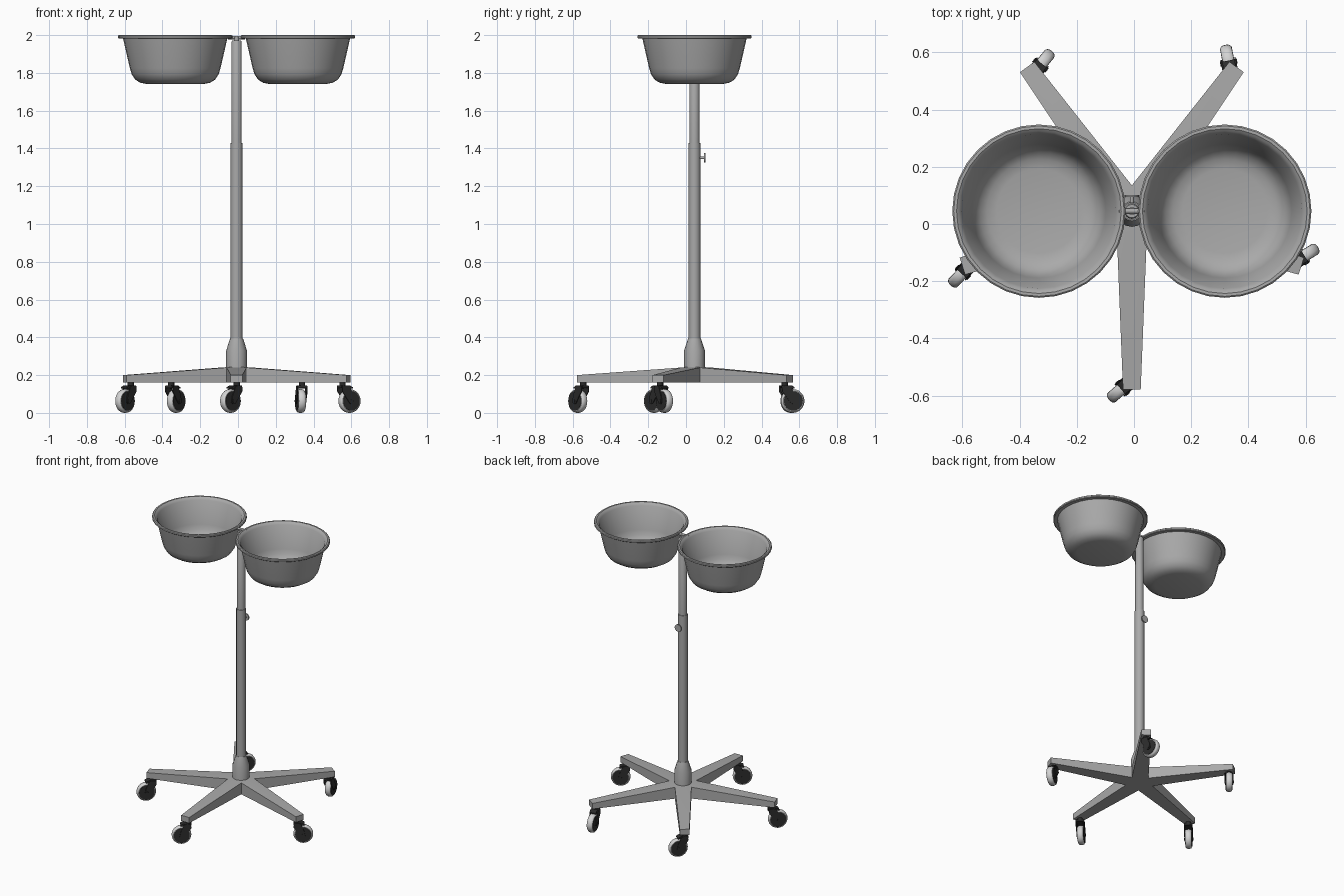
import bpy, bmesh
from math import cos, sin, pi, radians
from mathutils import Matrix, Vector

cube = bpy.data.objects.get("Cube")
if cube:
    bpy.data.objects.remove(cube, do_unlink=True)


def material(name, level):
    m = bpy.data.materials.new(name)
    m.use_nodes = True
    colour = (level, level, level, 1)
    m.diffuse_color = colour
    m.node_tree.nodes["Principled BSDF"].inputs["Base Color"].default_value = colour
    return m


STEEL = material("steel grey", 0.4)
RUBBER = material("light tyre grey", 0.65)
BLACK = material("black plastic", 0.025)
CX, CY = -0.0075, 0.045
CENTRE = Matrix.Translation((CX, CY, 0))


def finish(bm, name, mat, matrix):
    """Recalculate normals, smooth shallow edges and link the object."""
    bmesh.ops.recalc_face_normals(bm, faces=bm.faces)
    for f in bm.faces:
        f.smooth = True
    for e in bm.edges:
        e.smooth = e.calc_face_angle(0) < radians(35)
    me = bpy.data.meshes.new(name)
    bm.to_mesh(me)
    bm.free()
    me.materials.append(mat)
    ob = bpy.data.objects.new(name, me)
    ob.matrix_world = matrix
    bpy.context.collection.objects.link(ob)
    return ob


def lathe(name, profile, mat, matrix, sides=24):
    """Turn a (radius, height) profile about its z axis; radius 0 closes it."""
    bm = bmesh.new()
    rings = []
    for r, z in profile:
        if r == 0:
            rings.append([bm.verts.new((0, 0, z))] * sides)
        else:
            rings.append([bm.verts.new((r * cos(2 * pi * i / sides),
                                        r * sin(2 * pi * i / sides), z))
                          for i in range(sides)])
    for a, b in zip(rings, rings[1:]):
        for i in range(sides):
            j = (i + 1) % sides
            bm.faces.new(list(dict.fromkeys((a[i], a[j], b[j], b[i]))))
    return finish(bm, name, mat, matrix)


def rod(name, radius, start, end, mat, matrix, sides=16):
    """Capped cylinder between two points."""
    start, end = Vector(start), Vector(end)
    axis = end - start
    turn = axis.to_track_quat('Z', 'Y').to_matrix().to_4x4()
    h = axis.length
    return lathe(name, [(0, 0), (radius, 0), (radius, h), (0, h)], mat,
                 matrix @ Matrix.Translation(start) @ turn, sides)


def plate(name, outline, thickness, mat, matrix):
    """Extrude an outline in the xz plane along y, centred on y = 0."""
    bm = bmesh.new()
    face = bm.faces.new([bm.verts.new((x, -thickness / 2, z)) for x, z in outline])
    out = bmesh.ops.extrude_face_region(bm, geom=[face])
    moved = [v for v in out["geom"] if isinstance(v, bmesh.types.BMVert)]
    bmesh.ops.translate(bm, verts=moved, vec=(0, thickness, 0))
    return finish(bm, name, mat, matrix)


# Five-armed star base with sloping tops
def star_base():
    bm = bmesh.new()
    top_c = bm.verts.new((0, 0, 0.245))
    low_c = bm.verts.new((0, 0, 0.16))

    def pair(r, across, angle, top):
        x = r * cos(angle) - across * sin(angle)
        y = r * sin(angle) + across * cos(angle)
        return bm.verts.new((x, y, top)), bm.verts.new((x, y, 0.16))

    angles = [radians(-90 + 72 * i) for i in range(5)]
    inner = [pair(0.09, 0, a - pi / 5, 0.24) for a in angles]
    for i, a in enumerate(angles):
        path = [inner[i], pair(0.623, -0.031, a, 0.2),
                pair(0.623, 0.031, a, 0.2), inner[(i + 1) % 5]]
        bm.faces.new([top_c] + [p[0] for p in path])
        bm.faces.new([low_c] + [p[1] for p in reversed(path)])
        for p, q in zip(path, path[1:]):
            bm.faces.new((p[0], p[1], q[1], q[0]))
    finish(bm, "star_base", STEEL, CENTRE)


star_base()

# Hub and telescopic pole
lathe("hub", [(0, 0.17), (0.055, 0.17), (0.055, 0.33), (0.034, 0.395), (0, 0.395)],
      STEEL, CENTRE, 16)
lathe("lower_pole", [(0, 0.38), (0.031, 0.38), (0.031, 1.43), (0, 1.43)], STEEL, CENTRE)
lathe("upper_pole", [(0, 1.4), (0.027, 1.4), (0.027, 1.965), (0.023, 1.972), (0, 1.972)],
      STEEL, CENTRE)

# Height clamp knob on the back of the pole
rod("knob_stem", 0.007, (0, 0.02, 1.35), (0, 0.053, 1.35), STEEL, CENTRE)
rod("knob_disc", 0.025, (0, 0.05, 1.35), (0, 0.057, 1.35), STEEL, CENTRE)

# Bracket joining the bowls
rod("bracket_post", 0.014, (0, 0, 1.96), (0, 0, 1.99), STEEL, CENTRE)
rod("bracket_bar", 0.009, (-0.045, 0, 1.987), (0.045, 0, 1.987), STEEL, CENTRE)

# Pair of open bowls with a rolled lip
BOWL = [(0, 1.741), (0.15, 1.741), (0.185, 1.748), (0.212, 1.765), (0.23, 1.792),
        (0.24, 1.825), (0.276, 1.982), (0.298, 1.982), (0.303, 1.986),
        (0.303, 1.996), (0.298, 2.0), (0.288, 2.0), (0.28, 1.994), (0.27, 1.982),
        (0.234, 1.827), (0.224, 1.796), (0.207, 1.771), (0.182, 1.755),
        (0.148, 1.748), (0, 1.748)]
for side, label in ((-1, "right"), (1, "left")):
    lathe(label + "_bowl", BOWL, STEEL,
          CENTRE @ Matrix.Translation((side * 0.325, 0, 0)), 32)

# Swivel casters, each turned its own way
TYRE = [(0.04, -0.018), (0.054, -0.02), (0.06, -0.015), (0.063, -0.006),
        (0.063, 0.006), (0.06, 0.015), (0.054, 0.02), (0.04, 0.018)]
FORK = [(-0.016, 0.142), (-0.018, 0.115), (0.03, 0.05), (0.045, 0.046),
        (0.057, 0.056), (0.05, 0.09), (0.03, 0.138), (0.012, 0.146)]
HOOD = [(-0.02, 0.132), (-0.02, 0.146), (0.03, 0.146), (0.05, 0.136), (0.05, 0.129)]
for i, heading in enumerate((221, 32, 101, 51, 227)):
    arm = radians(-90 + 72 * i)
    pivot = (CX + 0.59 * cos(arm), CY + 0.59 * sin(arm), 0)
    at = Matrix.Translation(pivot) @ Matrix.Rotation(radians(heading), 4, 'Z')
    wheel = at @ Matrix.Translation((0.043, 0, 0.063)) @ Matrix.Rotation(pi / 2, 4, 'X')
    n = str(i + 1)
    lathe("tyre_" + n, TYRE, RUBBER, wheel)
    rod("wheel_disc_" + n, 0.051, (0, 0, -0.021), (0, 0, 0.021), BLACK, wheel, 24)
    rod("axle_" + n, 0.009, (0, 0, -0.03), (0, 0, 0.03), BLACK, wheel, 12)
    rod("caster_stem_" + n, 0.017, (0, 0, 0.135), (0, 0, 0.165), BLACK, at)
    plate("caster_hood_" + n, HOOD, 0.044, BLACK, at)
    for s in (-1, 1):
        plate("fork_" + n, FORK, 0.005, BLACK, at @ Matrix.Translation((0, s * 0.0245, 0)))
